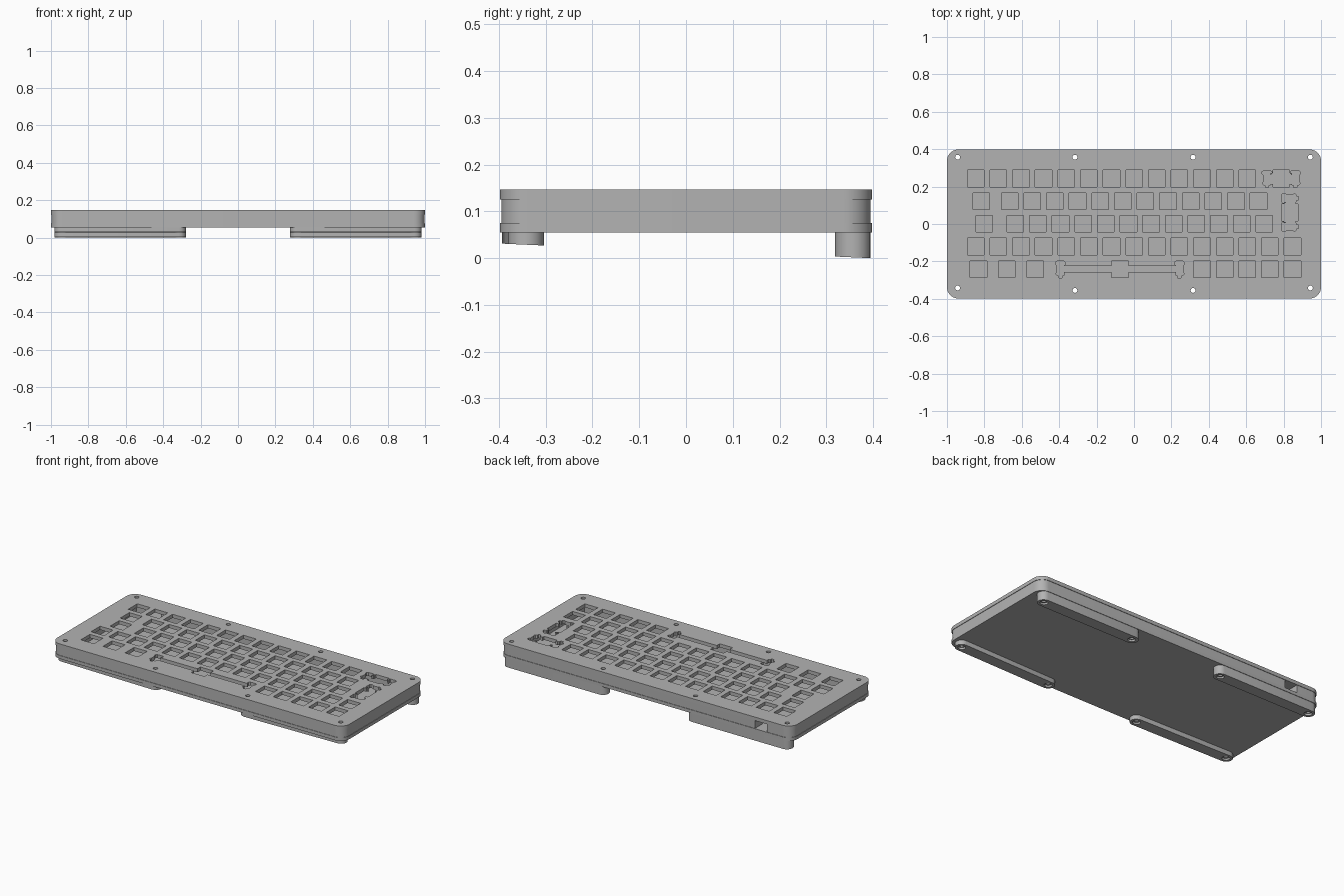
import bpy, bmesh
from math import sin, cos, pi, atan2

cube = bpy.data.objects.get("Cube")
if cube:
    bpy.data.objects.remove(cube)

grey = bpy.data.materials.new("case grey")
grey.use_nodes = True
GREY = (0.45, 0.45, 0.45, 1)
grey.diffuse_color = GREY
grey.node_tree.nodes["Principled BSDF"].inputs["Base Color"].default_value = GREY

PITCH = 0.121            # spacing of one key unit
KEY = 0.0445             # half width of a switch cutout
LEFT, TOP_ROW = -0.907, 0.243


def arc(cx, cy, r, a0, a1, n=10):
    return [(cx + r * cos(a0 + (a1 - a0) * i / n), cy + r * sin(a0 + (a1 - a0) * i / n))
            for i in range(n + 1)]


def round_rect(hx, hy, r):
    """Counter-clockwise outline, starting with the back left corner (+x, +y)."""
    pts = []
    for k, (sx, sy) in enumerate([(1, 1), (-1, 1), (-1, -1), (1, -1)]):
        pts += arc(sx * (hx - r), sy * (hy - r), r, k * pi / 2, (k + 1) * pi / 2)
    return pts


def circle(x, y, r):
    return arc(x, y, r, 0, 2 * pi, 24)[:-1]


def square(x, y):
    return [(x + sx * KEY, y + sy * KEY) for sx, sy in [(-1, -1), (1, -1), (1, 1), (-1, 1)]]


def stabilizer(x, y, reach, bar, upright=False):
    """Switch cutout joined by a bar to a notched wing on each side."""
    w, n = 0.019, 0.026
    top = [(KEY, KEY), (KEY, bar), (reach - w, bar), (reach - w, 0.018), (reach - n, 0.024),
           (reach - n, 0.036), (reach - w, 0.042), (reach + w, 0.042), (reach + n, 0.036),
           (reach + n, 0.024), (reach + w, 0.018)]
    low = [(reach + w, -0.018), (reach + n, -0.024), (reach + w, -0.034), (reach + 0.009, -0.036),
           (reach + 0.009, -0.048), (reach - 0.009, -0.048), (reach - 0.009, -0.036),
           (reach - w, -0.034), (reach - w, -bar), (KEY, -bar), (KEY, -KEY)]
    half = top + low
    pts = half + [(-px, py) for px, py in reversed(half)]
    if upright:
        pts = [(-py, px) for px, py in pts]
    return [(x + px, y + py) for px, py in pts]


def slab(name, outlines, z0, z1):
    """Filled outline with holes, extruded between two heights."""
    curve = bpy.data.curves.new(name, "CURVE")
    curve.dimensions = "2D"
    curve.fill_mode = "BOTH"
    curve.extrude = (z1 - z0) / 2
    for pts in outlines:
        spline = curve.splines.new("POLY")
        spline.points.add(len(pts) - 1)
        for p, (x, y) in zip(spline.points, pts):
            p.co = (x, y, 0, 1)
        spline.use_cyclic_u = True
    temp = bpy.data.objects.new(name + " outline", curve)
    bpy.context.collection.objects.link(temp)
    mesh = bpy.data.meshes.new_from_object(temp.evaluated_get(bpy.context.evaluated_depsgraph_get()))
    bpy.data.objects.remove(temp)
    bm = bmesh.new()
    bm.from_mesh(mesh)
    bmesh.ops.remove_doubles(bm, verts=bm.verts, dist=0.0001)
    bmesh.ops.translate(bm, verts=bm.verts, vec=(0, 0, (z0 + z1) / 2))
    bmesh.ops.recalc_face_normals(bm, faces=bm.faces)
    bm.to_mesh(mesh)
    bm.free()
    mesh.materials.clear()
    mesh.materials.append(grey)
    obj = bpy.data.objects.new(name, mesh)
    bpy.context.collection.objects.link(obj)
    bpy.ops.object.select_all(action="DESELECT")
    obj.select_set(True)
    bpy.context.view_layer.objects.active = obj
    bpy.ops.object.shade_smooth_by_angle(angle=pi / 6)
    return obj


# Key centres, in key units from the left edge, one list per row
rows = [
    [0.5 + i for i in range(13)],
    [0.75] + [2 + i for i in range(12)],
    [0.875] + [2.25 + i for i in range(12)],
    [0.5 + i for i in range(15)],
    [0.625, 1.875, 3.125] + [10.5 + i for i in range(5)],
]
key_holes = [square(LEFT + u * PITCH, TOP_ROW - r * PITCH) for r, row in enumerate(rows) for u in row]
key_holes += [
    stabilizer(LEFT + 14 * PITCH, TOP_ROW, 0.076, 0.03),
    stabilizer(LEFT + 14.375 * PITCH, TOP_ROW - 1.5 * PITCH, 0.076, 0.03, True),
    stabilizer(LEFT + 6.875 * PITCH, TOP_ROW - 4 * PITCH, 0.318, 0.016),
]

# Screw positions on the +x half; mirrored for the other half
BACK = [(0.943, 0.357), (0.316, 0.357)]
FRONT = [(0.943, -0.342), (0.316, -0.355)]
screws = [circle(s * x, y, 0.013) for s in (-1, 1) for x, y in BACK + FRONT]

# Case: base, wall frame with a port gap at the back, and switch plate
outer = round_rect(1.0, 0.398, 0.06)
slab("base_plate", [outer] + screws, 0.055, 0.075)
slab("switch_plate", [outer] + screws + key_holes, 0.125, 0.147)

wall = round_rect(0.997, 0.395, 0.057)
cx, cy, port, gap = 0.915, 0.315, -0.79, 0.042
frame = wall[:11] + [(port + gap, 0.395), (port + gap, cy), (cx, cy), (cx, -cy), (-cx, -cy),
                     (-cx, cy), (port - gap, cy), (port - gap, 0.395)] + wall[11:]
slab("wall_frame", [frame] + screws, 0.075, 0.125)


# Feet: rounded bars between two screws, counterbored and sloped underneath
def foot(name, ends, side, bottom, slope):
    (x0, y0), (x1, y1) = [(side * x, y) for x, y in ends]
    a = atan2(y1 - y0, x1 - x0)
    outline = arc(x0, y0, 0.038, a + pi / 2, a + 3 * pi / 2) + arc(x1, y1, 0.038, a - pi / 2, a + pi / 2)
    middle = bottom + 0.014
    for part, z0, z1, r in (("upper", middle, 0.055, 0.013), ("lower", bottom, middle, 0.022)):
        obj = slab(f"{name}_{part}", [outline, circle(x0, y0, r), circle(x1, y1, r)], z0, z1)
        if part == "lower":
            for v in obj.data.vertices:
                if v.co.z < bottom + 0.001:
                    v.co.z += slope * (max(y0, y1) + 0.038 - v.co.y)


for side, label in ((1, "left"), (-1, "right")):
    foot(f"back_foot_{label}", BACK, side, 0.0, 0.045)
    foot(f"front_foot_{label}", FRONT, side, 0.027, 0.045)
